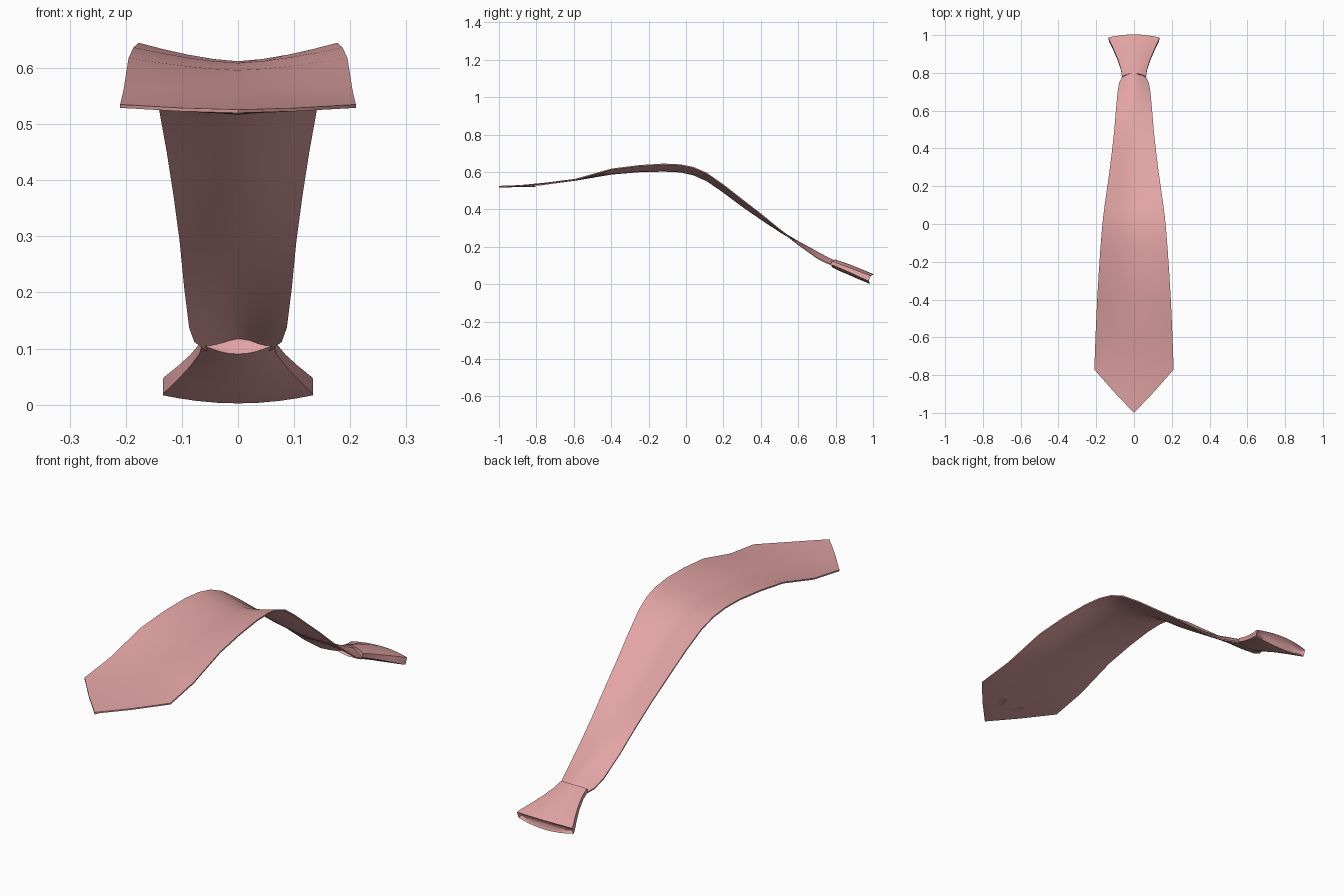
import bpy, bmesh, math

fabric = bpy.data.materials.new("pink_fabric")
fabric.diffuse_color = (0.76, 0.37, 0.37, 1)


def finish(name, bm, angle):
    bmesh.ops.remove_doubles(bm, verts=bm.verts, dist=0.0002)
    bmesh.ops.recalc_face_normals(bm, faces=bm.faces)
    me = bpy.data.meshes.new(name)
    bm.to_mesh(me)
    bm.free()
    me.materials.append(fabric)
    ob = bpy.data.objects.new(name, me)
    bpy.context.collection.objects.link(ob)
    bpy.context.view_layer.objects.active = ob
    ob.select_set(True)
    bpy.ops.object.shade_smooth_by_angle(angle=math.radians(angle))
    ob.select_set(False)


def loft(bm, rings):
    """Skin closed rings of equal length."""
    vs = [[bm.verts.new(p) for p in r] for r in rings]
    n = len(vs[0])
    for a, b in zip(vs, vs[1:]):
        for i in range(n):
            j = (i + 1) % n
            bm.faces.new((a[i], a[j], b[j], b[i]))
    return vs


# Blade stations: y, half width, top z on the centre line, top z at the edge
blade = [
    (-1.0, 0.0, 0.526, 0.526), (-0.89, 0.105, 0.530, 0.529),
    (-0.77, 0.21, 0.541, 0.535), (-0.6, 0.204, 0.562, 0.561),
    (-0.4, 0.195, 0.596, 0.618), (-0.25, 0.186, 0.609, 0.637),
    (-0.12, 0.177, 0.612, 0.645), (-0.03, 0.170, 0.608, 0.641),
    (0.04, 0.163, 0.592, 0.627), (0.11, 0.154, 0.561, 0.597),
    (0.2, 0.141, 0.499, 0.534), (0.3, 0.127, 0.424, 0.456),
    (0.4, 0.115, 0.355, 0.379), (0.5, 0.104, 0.289, 0.297),
    (0.6, 0.096, 0.231, 0.215), (0.7, 0.087, 0.176, 0.143),
    (0.75, 0.078, 0.149, 0.118), (0.80, 0.052, 0.124, 0.098),
]
cols = [-1, -0.75, -0.5, -0.25, 0, 0.25, 0.5, 0.75, 1]
rings = []
for y, w, zc, ze in blade:
    def top(t):
        return zc + (ze - zc) * abs(t) ** 1.5
    def thick(t):
        return 0.006 + 0.004 * (1 - t * t)
    rings.append([(t * w, y, top(t)) for t in cols] +
                 [(t * w, y, top(t) - thick(t)) for t in reversed(cols)])
bm = bmesh.new()
vs = loft(bm, rings)
bm.faces.new(vs[-1])
finish("tie_blade", bm, 50)

# Knot: flattened flaring sleeve: y, centre z, half width, half height, edge half height
knot = [
    (0.785, 0.113, 0.058, 0.012, 0.004), (0.780, 0.114, 0.063, 0.021, 0.008),
    (0.82, 0.098, 0.069, 0.024, 0.009), (0.87, 0.078, 0.085, 0.025, 0.010),
    (0.92, 0.057, 0.106, 0.026, 0.012), (0.975, 0.034, 0.132, 0.026, 0.014),
    (0.985, 0.030, 0.134, 0.025, 0.014), (0.975, 0.033, 0.124, 0.015, 0.007),
]
span = [-1, -0.8, -0.55, -0.28, 0, 0.28, 0.55, 0.8, 1]
rings = []
for y, zc, w, h, e in knot:
    def point(t, s):
        hh = e + (h - e) * (1 - t * t)
        # sections lean square to the downhill axis and bow outward mid-span
        bow = 0.012 * (1 - t * t) - 0.003
        return (t * w, y + s * hh * 0.38 + bow, zc + s * hh - bow * 0.3)
    rings.append([point(t, 1) for t in span] + [point(t, -1) for t in reversed(span)])
bm = bmesh.new()
vs = loft(bm, rings)
bm.faces.new(vs[0])
bm.faces.new(vs[-1])
finish("tie_knot", bm, 50)

# Folded hem slivers under the tip
bm = bmesh.new()
for s in (-1, 1):
    a, b, c, d = [bm.verts.new(p) for p in (
        (s * 0.008, -0.95, 0.520), (s * 0.075, -0.82, 0.526),
        (s * 0.045, -0.80, 0.520), (s * 0.055, -0.82, 0.530))]
    for f in ((a, b, c), (a, c, d), (a, d, b), (b, d, c)):
        bm.faces.new(f)
finish("hem_fold", bm, 20)
